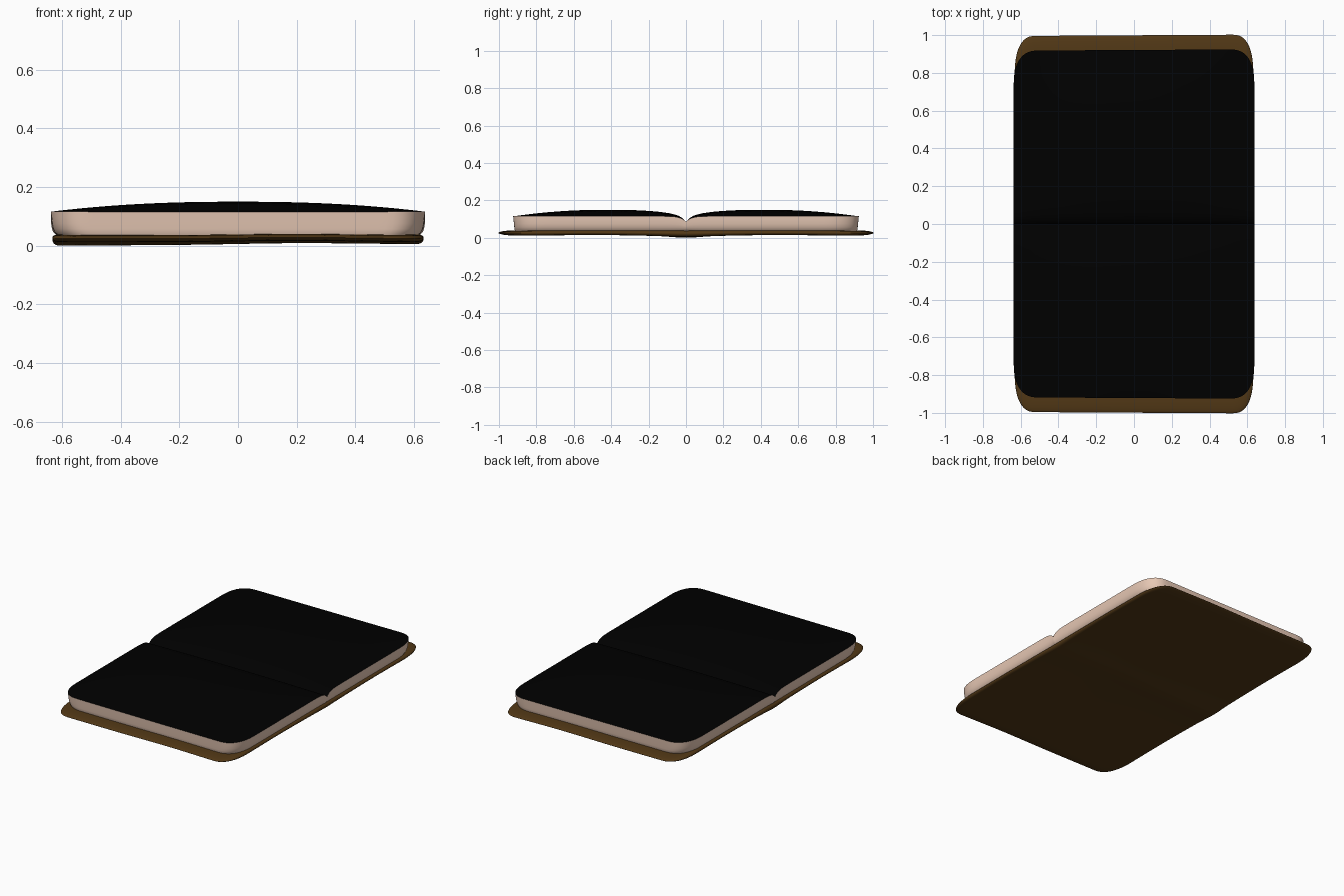
import bpy, bmesh, math

if "Cube" in bpy.data.objects:
    bpy.data.objects.remove(bpy.data.objects["Cube"])

COLS = 40


def material(name, rgb):
    m = bpy.data.materials.new(name)
    m.diffuse_color = (*rgb, 1)
    m.use_nodes = True
    m.node_tree.nodes["Principled BSDF"].inputs["Base Color"].default_value = m.diffuse_color
    return m


def slab(name, hx, hy, rx, ry, top, bottom, layers, mats):
    """Rounded slab: domed top grid, lofted edge rings, bottom grid.
    layers = (height fraction, x inset, y inset), top to bottom."""
    # rows of the plan outline: soft squarish corners, dense at the centre fold
    half = [(y, hx) for y in (0, .008, .016, .026, .04, .06, .09, .14, .2, .28, .36, .44, .52, .6, .66)]
    p = 2 / 2.5
    half += [(hy - ry + ry * math.sin(a) ** p, hx - rx + rx * max(0, math.cos(a)) ** p)
             for a in (math.pi / 2 * i / 14 for i in range(15))]
    rows = [(-y, w) for y, w in reversed(half[1:])] + half
    n = len(rows)
    bm = bmesh.new()

    def point(r, c, layer):
        t, ix, iy = layer
        y, w = rows[r]
        x = w * (2 * c / COLS - 1) * (1 - ix / hx)
        y *= 1 - iy / hy
        z = bottom(x, y) * (1 - t) + top(x, y) * t
        # ends flare very slightly towards +x
        return bm.verts.new((x, y * (.996 + .006 * x), z))

    rim = ([(0, c) for c in range(COLS)] + [(r, COLS) for r in range(n - 1)]
           + [(n - 1, c) for c in range(COLS, 0, -1)] + [(r, 0) for r in range(n - 1, 0, -1)])

    def grid(layer, mat):
        g = {(r, c): point(r, c, layer) for r in range(n) for c in range(COLS + 1)}
        for r in range(n - 1):
            for c in range(COLS):
                f = bm.faces.new((g[r, c], g[r, c + 1], g[r + 1, c + 1], g[r + 1, c]))
                f.material_index = mat
        return [g[k] for k in rim]

    side = len(mats) - 1
    rings = [grid(layers[0], 0)]
    rings += [[point(r, c, l) for r, c in rim] for l in layers[1:-1]]
    rings.append(grid(layers[-1], side))
    for a, b in zip(rings, rings[1:]):
        for i in range(len(rim)):
            j = (i + 1) % len(rim)
            bm.faces.new((a[i], a[j], b[j], b[i])).material_index = side
    bmesh.ops.recalc_face_normals(bm, faces=bm.faces)
    me = bpy.data.meshes.new(name)
    bm.to_mesh(me)
    bm.free()
    ob = bpy.data.objects.new(name, me)
    bpy.context.collection.objects.link(ob)
    for m in mats:
        me.materials.append(m)
    bpy.ops.object.select_all(action='DESELECT')
    ob.select_set(True)
    bpy.context.view_layer.objects.active = ob
    bpy.ops.object.shade_smooth_by_angle(angle=math.radians(40))


# Soft, slightly wavy cover that sags along the spine and thins at the ends
def cover_bottom(x, y):
    wave = .005 * math.exp(-((x - .2) / .28) ** 2) + .006 * math.sin(math.pi * y) ** 2
    sag = (.006 - .004 * x) * math.exp(-(y / .1) ** 2)
    return .009 + wave - sag + .006 * abs(y) ** 8


def cover_top(x, y):
    return .039 + .004 * math.exp(-((x - .2) / .28) ** 2) - .006 * abs(y) ** 8


# Page tops: two domed halves meeting in a sharp gutter
def page_top(x, y):
    a = abs(y)
    b = 1 - ((a - .45) / .47) ** 2 if a > .45 else 1 - ((.45 - a) / .45) ** 3
    dome = .034 * (1 - min(1, abs(x) / .637) ** 2.3) * b
    return .116 + dome - .031 * math.exp(-a / .026)


def page_bottom(x, y):
    return .034


brown = material("cover_brown", (.085, .040, .008))
black = material("page_black", (0, 0, 0))
cream = material("page_cream", (.80, .58, .46))

# Cover with a tapered, rounded edge
edge = [(.5 + .5 * math.cos(a), .022 * (1 - math.sin(a)), .06 * (1 - math.sin(a)))
        for a in (math.pi * i / 10 for i in range(11))]
slab("cover", .632, 1.003, .11, .22, cover_top, cover_bottom, edge, [brown])

# Page block, tucked in a little at the bottom
slab("page_block", .637, .925, .13, .19, page_top, page_bottom,
     [(1, 0, 0), (.75, .001, .002), (.5, .003, .004), (.28, .007, .006), (.1, .015, .008), (0, .024, .012)],
     [black, cream])
